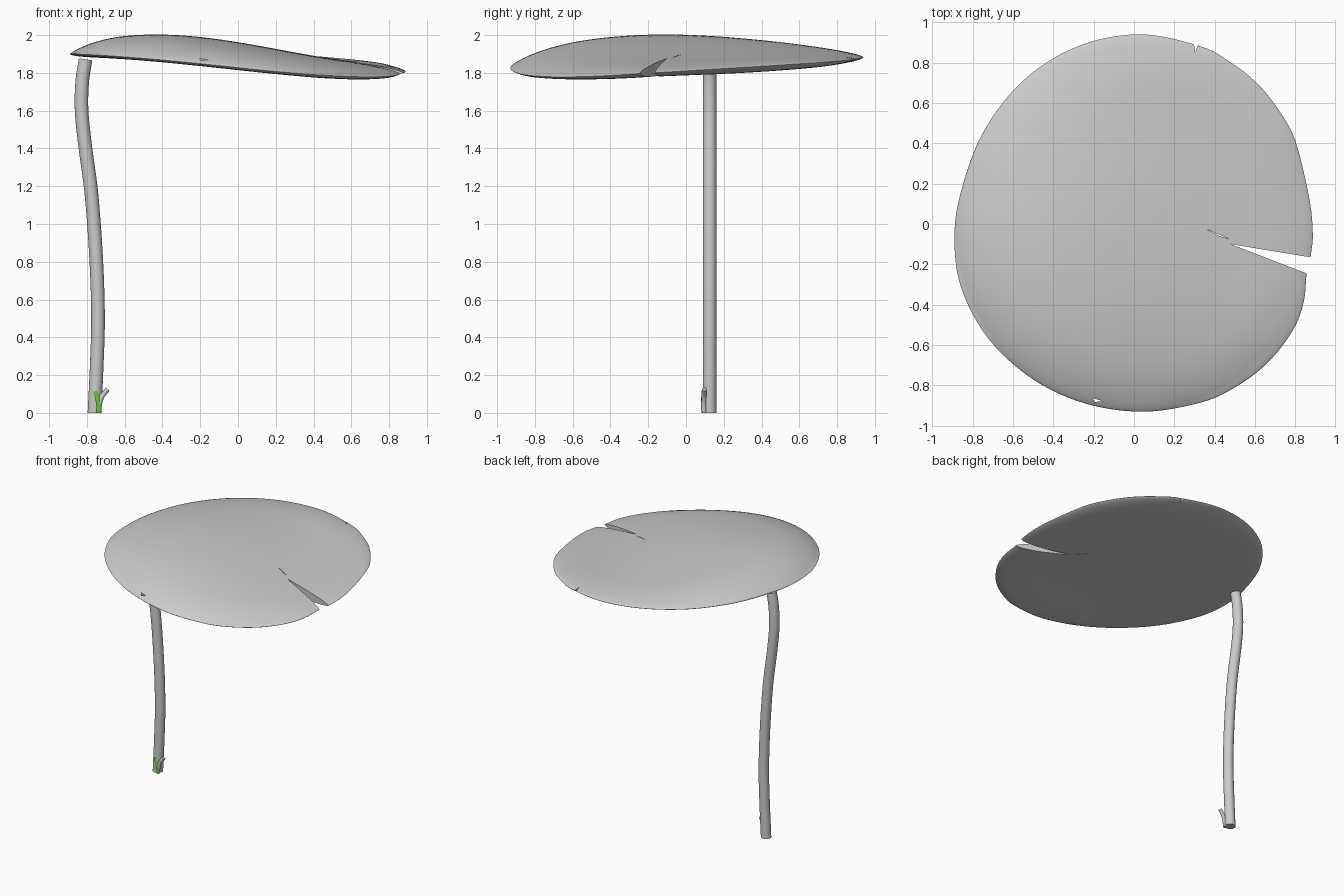
import bpy, bmesh, math
from mathutils import Vector

if "Cube" in bpy.data.objects:
    bpy.data.objects.remove(bpy.data.objects["Cube"])


def spline(pts, n):
    """Catmull-Rom through pts, n samples per span."""
    p = [Vector(q) for q in pts]
    p = [2 * p[0] - p[1]] + p + [2 * p[-1] - p[-2]]
    out = []
    for i in range(1, len(p) - 2):
        a, b, c, d = p[i - 1:i + 3]
        for k in range(n):
            t = k / n
            out.append(0.5 * (2 * b + (c - a) * t + (2 * a - 5 * b + 4 * c - d) * t * t
                              + (3 * b - a - 3 * c + d) * t ** 3))
    return out + [p[-2]]


def make_object(name, bm):
    bmesh.ops.recalc_face_normals(bm, faces=bm.faces)
    me = bpy.data.meshes.new(name)
    bm.to_mesh(me)
    bm.free()
    ob = bpy.data.objects.new(name, me)
    bpy.context.collection.objects.link(ob)
    return ob


def smooth(ob, angle=40):
    bpy.ops.object.select_all(action='DESELECT')
    bpy.context.view_layer.objects.active = ob
    ob.select_set(True)
    bpy.ops.object.shade_smooth_by_angle(angle=math.radians(angle))


def tube(name, pts, radius, n=6, sides=20, flat=1.0):
    """Capped tube along a path; flat squashes it in y."""
    path = spline(pts, n)
    bm = bmesh.new()
    rings = []
    for i, c in enumerate(path):
        tan = (path[min(i + 1, len(path) - 1)] - path[max(i - 1, 0)]).normalized()
        side = Vector((0, 1, 0))
        u = side.cross(tan).normalized() if i else Vector((1, 0, 0))
        rings.append([bm.verts.new(c + radius * (math.cos(a) * u + flat * math.sin(a) * side))
                      for a in (2 * math.pi * k / sides for k in range(sides))])
    for a, b in zip(rings, rings[1:]):
        for k in range(sides):
            m = (k + 1) % sides
            bm.faces.new((a[k], a[m], b[m], b[k]))
    bm.faces.new(rings[0])
    bm.faces.new(rings[-1])
    ob = make_object(name, bm)
    smooth(ob)
    return ob


# Leaf pad: spokes from the notch apex to the outline, top and underside
outline = [(.875, -.165), (.886, -.05), (.868, .13), (.80, .41), (.72, .56), (.612, .695),
           (.48, .80), (.33, .88), (.03, .94), (-.28, .88), (-.55, .71), (-.75, .45),
           (-.86, .15), (-.89, -.08), (-.855, -.32), (-.72, -.57), (-.5, -.77), (-.24, -.89),
           (.05, -.93), (.33, -.885), (.5, -.81), (.66, -.69), (.785, -.53), (.84, -.39),
           (.855, -.245)]
apex = Vector((.48, -.1))
HALF, TAPER = .035, .3


def height(x, y, dome):
    rim = 1.855 - .05 * x + .03 * y + (.035 - .02 * y) * x * y
    r2 = min((x / .89) ** 2 + (y / .935) ** 2, 1)
    return rim + dome * (.07 - .11 * x - .06 * y) * (1 - r2)


edge = spline(outline, 6)
STEPS = 28
bm = bmesh.new()
sheets = []
# (side, share of the dome): the underside is flatter than the top
for sign, dome in ((1, 1), (-1, .4)):
    centre = bm.verts.new((apex.x, apex.y, height(*apex, dome) + sign * HALF))
    spokes = []
    for p in edge:
        row = [centre]
        for k in range(1, STEPS):
            s = 1 - (1 - k / STEPS) ** 2
            q = apex + (p - apex) * s
            d = min((1 - s) * (p - apex).length / TAPER, 1)
            h = HALF * (1 - (1 - d) ** 2) ** .65
            row.append(bm.verts.new((q.x, q.y, height(*q, dome) + sign * h)))
        spokes.append(row)
    sheets.append(spokes)
    for a, b in zip(spokes, spokes[1:]):
        bm.faces.new((centre, a[1], b[1]))
        for k in range(1, STEPS - 1):
            bm.faces.new((a[k], a[k + 1], b[k + 1], b[k]))
# thin rim and notch walls join the two sheets
rims = [bm.verts.new((p.x, p.y, height(*p, .5))) for p in edge]
for spokes in sheets:
    for i in range(len(edge) - 1):
        bm.faces.new((spokes[i][-1], rims[i], rims[i + 1], spokes[i + 1][-1]))
for i in (0, -1):
    t, b = sheets[0][i], sheets[1][i]
    for k in range(STEPS - 1):
        bm.faces.new((t[k], t[k + 1], b[k + 1], b[k]))
    bm.faces.new((t[-1], rims[i], b[-1]))
# the centre edge is shared by both walls
leaf = make_object("leaf_pad", bm)

# Small slit and two nicks cut through the pad
bm = bmesh.new()
for tri in ([(.36, -.026), (.475, -.076), (.42, -.058)],
            [(.297, .89), (.315, .885), (.304, .85)],
            [(-.205, -.862), (-.155, -.878), (-.195, -.882)]):
    f = bm.faces.new([bm.verts.new((x, y, 1.6)) for x, y in tri])
    ext = bmesh.ops.extrude_face_region(bm, geom=[f], use_keep_orig=True)
    for v in ext["geom"]:
        if isinstance(v, bmesh.types.BMVert):
            v.co.z = 2.2
cutter = make_object("slit_cutter", bm)
mod = leaf.modifiers.new("slits", 'BOOLEAN')
mod.operation, mod.solver, mod.object = 'DIFFERENCE', 'EXACT', cutter
bpy.context.view_layer.objects.active = leaf
bpy.ops.object.modifier_apply(modifier="slits")
bpy.data.objects.remove(cutter)
smooth(leaf, 50)

# Curved stem
tube("stem", [(-.76, .125, 0), (-.748, .125, .25), (-.741, .125, .5), (-.75, .125, .8),
              (-.775, .125, 1.15), (-.81, .125, 1.42), (-.828, .125, 1.6),
              (-.825, .125, 1.75), (-.807, .125, 1.872)], .036)

# Side shoot at the foot, with a green blade
tube("side_shoot", [(-.737, .095, .0), (-.732, .094, .05), (-.718, .095, .09),
                    (-.69, .096, .125)], .013, sides=10)
blade = tube("green_blade", [(-.738, .086, .003), (-.738, .084, .05), (-.756, .087, .115)],
             .011, sides=8, flat=.4)
green = bpy.data.materials.new("green")
green.diffuse_color = (.15, .6, .03, 1)
green.use_nodes = True
green.node_tree.nodes["Principled BSDF"].inputs["Base Color"].default_value = green.diffuse_color
blade.data.materials.append(green)
